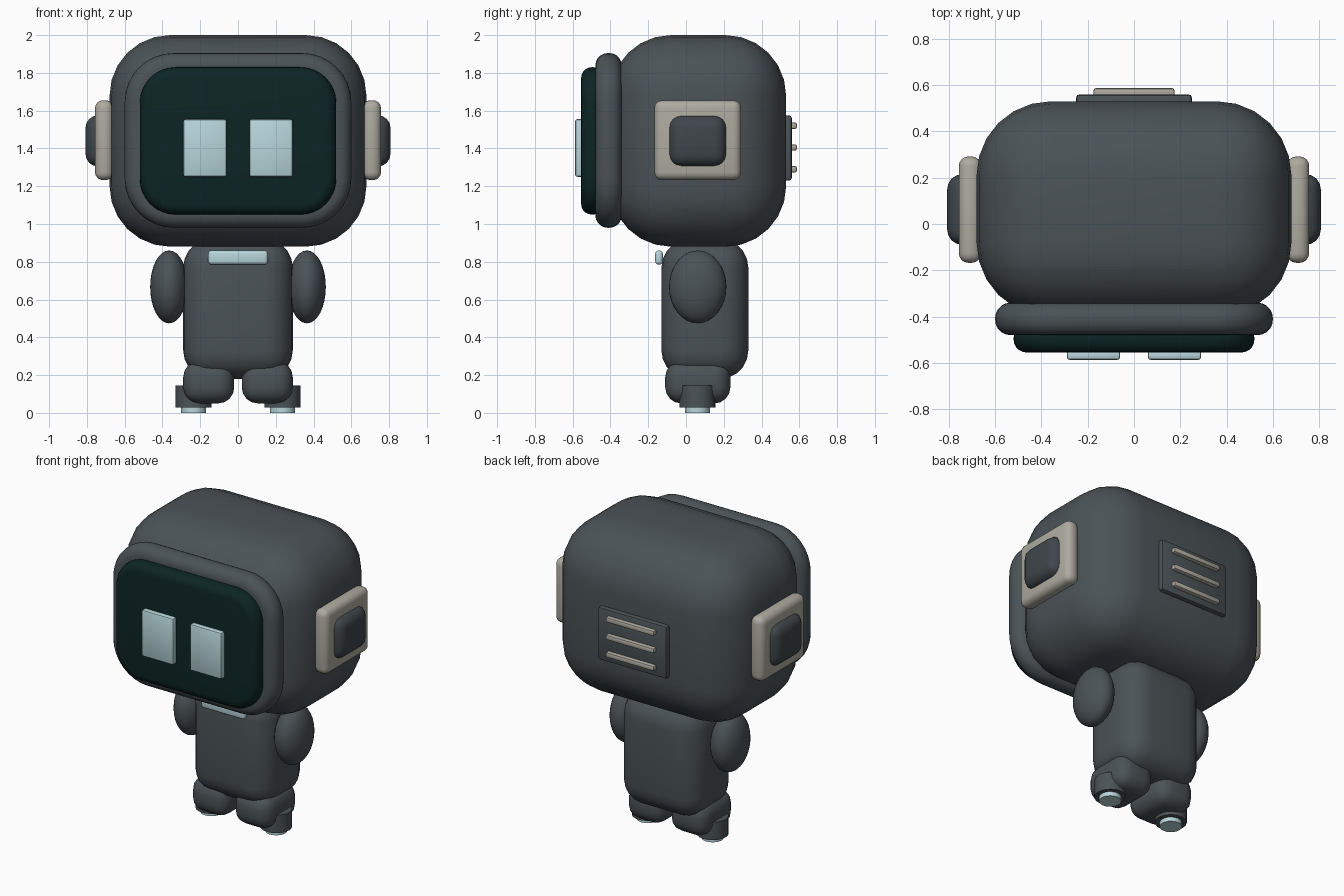
import bpy
import bmesh
import math
from mathutils import Vector

if "Cube" in bpy.data.objects:
    bpy.data.objects.remove(bpy.data.objects["Cube"], do_unlink=True)


def material(name, colour):
    mat = bpy.data.materials.new(name)
    mat.use_nodes = True
    rgba = (*colour, 1)
    mat.diffuse_color = rgba
    mat.node_tree.nodes["Principled BSDF"].inputs["Base Color"].default_value = rgba
    return mat


SHELL = material("charcoal shell", (0.07, 0.086, 0.095))
BUTTON = material("dark slate", (0.05, 0.061, 0.071))
TRIM = material("warm grey trim", (0.42, 0.405, 0.35))
GLASS = material("black green glass", (0.004, 0.018, 0.018))
GLOW = material("pale cyan glow", (0.48, 0.67, 0.71))


def finish(name, bm, mat):
    """Turn a bmesh into a smooth shaded object."""
    bmesh.ops.recalc_face_normals(bm, faces=bm.faces)
    mesh = bpy.data.meshes.new(name)
    bm.to_mesh(mesh)
    bm.free()
    mesh.materials.append(mat)
    obj = bpy.data.objects.new(name, mesh)
    bpy.context.collection.objects.link(obj)
    bpy.ops.object.select_all(action="DESELECT")
    obj.select_set(True)
    bpy.context.view_layer.objects.active = obj
    bpy.ops.object.shade_smooth_by_angle(angle=math.radians(35))
    return obj


def bevel(bm, edges, radius, segments):
    bmesh.ops.bevel(bm, geom=edges, offset=radius, segments=segments,
                    profile=0.5, affect="EDGES", clamp_overlap=True)


def box(name, x, y, z, mat, edge, segments=4, corner=0):
    """Rounded box from (min, max) ranges; corner rounds the front outline first."""
    bm = bmesh.new()
    bmesh.ops.create_cube(bm, size=1)
    for v in bm.verts:
        v.co = Vector([(lo + hi) / 2 + c * (hi - lo)
                       for c, (lo, hi) in zip(v.co, (x, y, z))])
    if corner:
        along_y = [e for e in bm.edges
                   if abs(e.verts[0].co.y - e.verts[1].co.y) > 1e-4]
        bevel(bm, along_y, corner, 8)
        rims = [e for e in bm.edges
                if abs(e.verts[0].co.y - e.verts[1].co.y) < 1e-4]
        bevel(bm, rims, edge, segments)
    else:
        bevel(bm, bm.edges[:], edge, segments)
    return finish(name, bm, mat)


def cylinder(name, centre, radius, z, mat):
    bm = bmesh.new()
    bmesh.ops.create_cone(bm, cap_ends=True, segments=20, radius1=radius,
                          radius2=radius, depth=z[1] - z[0])
    bmesh.ops.translate(bm, verts=bm.verts, vec=(*centre, sum(z) / 2))
    return finish(name, bm, mat)


def ellipsoid(name, centre, radii, mat):
    bm = bmesh.new()
    bmesh.ops.create_uvsphere(bm, u_segments=32, v_segments=16, radius=1)
    bmesh.ops.scale(bm, verts=bm.verts, vec=radii)
    bmesh.ops.translate(bm, verts=bm.verts, vec=centre)
    return finish(name, bm, mat)


def span(side, near, far):
    return tuple(sorted((side * near, side * far)))


# Head with framed face screen
box("head", (-0.68, 0.68), (-0.4, 0.53), (0.88, 2.0), SHELL, 0.32, 6)
box("face_frame", (-0.6, 0.6), (-0.48, -0.34), (0.98, 1.905), SHELL, 0.066, 5, corner=0.26)
box("face_screen", (-0.52, 0.52), (-0.555, -0.435), (1.05, 1.83), GLASS, 0.056, 5, corner=0.19)

# Back vent
box("vent_panel", (-0.25, 0.25), (0.5, 0.56), (1.23, 1.575), SHELL, 0.014, 2)
for i in range(3):
    z = 1.29 + i * 0.115
    box(f"vent_bar_{i + 1}", (-0.175, 0.175), (0.545, 0.587), (z - 0.017, z + 0.017), TRIM, 0.01, 2)

# Torso and chest light
box("torso", (-0.29, 0.29), (-0.13, 0.33), (0.18, 0.92), SHELL, 0.15, 5)
box("chest_light", (-0.158, 0.158), (-0.163, -0.123), (0.785, 0.86), GLOW, 0.017, 3)

# Paired parts
for label, s in (("left", 1), ("right", -1)):
    box(f"{label}_eye", span(s, 0.06, 0.29), (-0.587, -0.545), (1.25, 1.555), GLOW, 0.012, 2)
    box(f"{label}_ear_pad", span(s, 0.66, 0.757), (-0.168, 0.292), (1.232, 1.655), TRIM, 0.042)
    box(f"{label}_ear_button", span(s, 0.64, 0.807), (-0.09, 0.215), (1.305, 1.575), BUTTON, 0.065)
    ellipsoid(f"{label}_arm", (s * 0.365, 0.062, 0.667), (0.1, 0.152, 0.193), SHELL)
    box(f"{label}_leg", span(s, 0.02, 0.29), (-0.11, 0.235), (0.05, 0.275), SHELL, 0.085)
    cylinder(f"{label}_thruster", (s * 0.235, 0.06), 0.095, (0.028, 0.145), SHELL)
    cylinder(f"{label}_thruster_light", (s * 0.235, 0.06), 0.066, (0, 0.04), GLOW)
